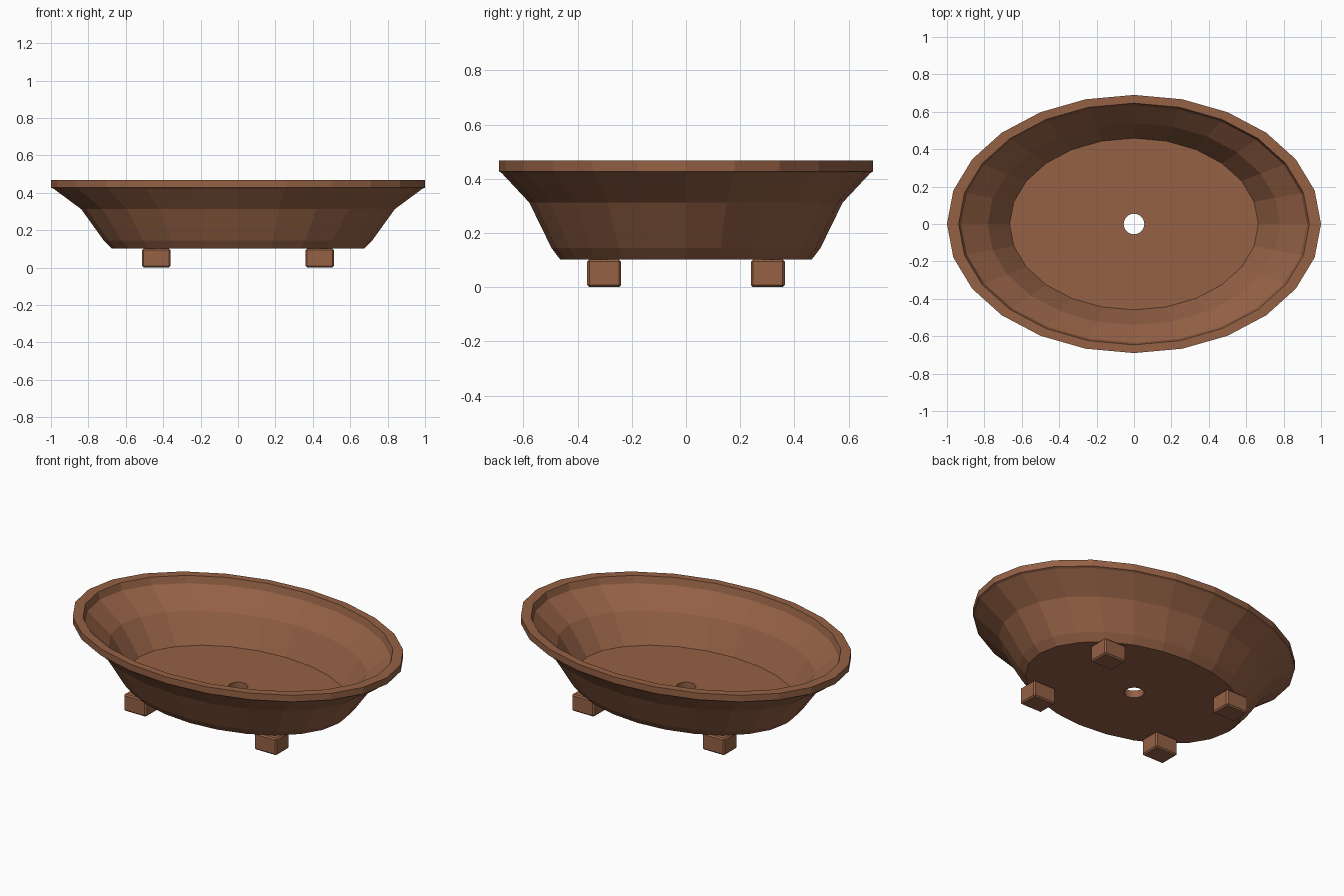
import bpy, bmesh, math

if "Cube" in bpy.data.objects:
    bpy.data.objects.remove(bpy.data.objects["Cube"])

SIDES = 24
clay = bpy.data.materials.new("terracotta_brown")
clay.diffuse_color = (0.30, 0.12, 0.06, 1)
clay.use_nodes = True
clay.node_tree.nodes["Principled BSDF"].inputs["Base Color"].default_value = clay.diffuse_color


def finish(bm, name):
    bmesh.ops.recalc_face_normals(bm, faces=bm.faces)
    mesh = bpy.data.meshes.new(name)
    bm.to_mesh(mesh)
    bm.free()
    mesh.materials.append(clay)
    obj = bpy.data.objects.new(name, mesh)
    bpy.context.collection.objects.link(obj)
    return obj


# Oval bowl: closed profile of (x radius, y radius, z), running from the
# drain hole out along the underside, over the rim and back to the hole
profile = [
    (0.055, 0.055, 0.102),
    (0.674, 0.464, 0.102),
    (0.717, 0.496, 0.144),
    (0.838, 0.578, 0.312),
    (0.985, 0.680, 0.421),
    (1.000, 0.690, 0.427),
    (1.000, 0.690, 0.467),
    (0.938, 0.646, 0.467),
    (0.925, 0.635, 0.425),
    (0.782, 0.540, 0.312),
    (0.665, 0.459, 0.146),
    (0.055, 0.055, 0.146),
]
bm = bmesh.new()
rings = []
for rx, ry, z in profile:
    angles = [2 * math.pi * i / SIDES for i in range(SIDES)]
    rings.append([bm.verts.new((rx * math.cos(a), ry * math.sin(a), z)) for a in angles])
for k, low in enumerate(rings):
    high = rings[(k + 1) % len(rings)]
    for i in range(SIDES):
        j = (i + 1) % SIDES
        bm.faces.new((low[i], low[j], high[j], high[i]))
finish(bm, "oval_pot")

# Four block feet with softened edges
for sx, side in ((-1, "left"), (1, "right")):
    for sy, end in ((-1, "front"), (1, "back")):
        bm = bmesh.new()
        bmesh.ops.create_cube(bm, size=1)
        bmesh.ops.scale(bm, vec=(0.15, 0.125, 0.102), verts=bm.verts)
        bmesh.ops.translate(bm, vec=(sx * 0.437, sy * 0.302, 0.051), verts=bm.verts)
        bmesh.ops.bevel(bm, geom=bm.edges[:], offset=0.008, segments=1, affect='EDGES')
        finish(bm, f"{end}_{side}_foot")
